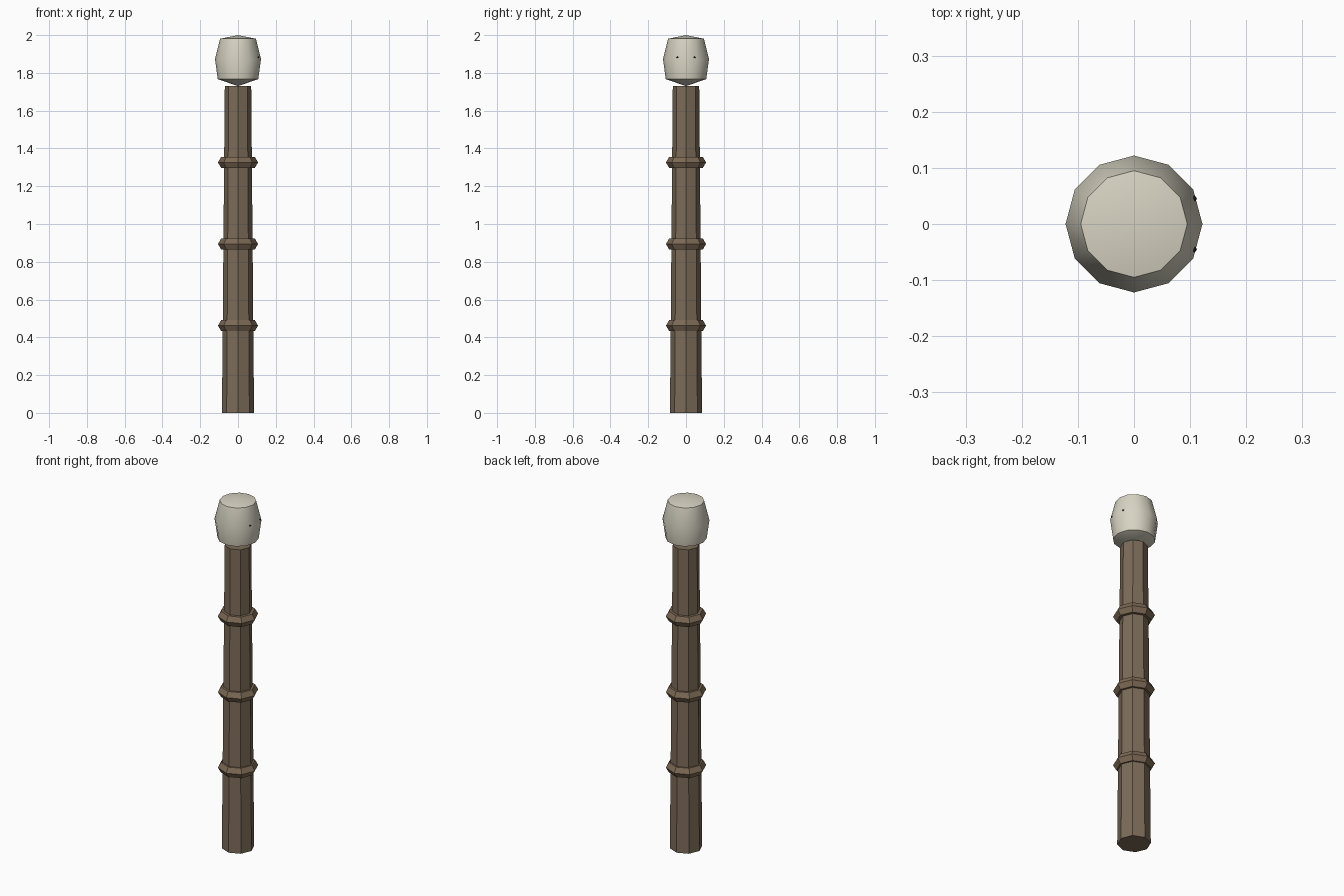
import bpy
import bmesh
import math

cube = bpy.data.objects.get("Cube")
if cube:
    bpy.data.objects.remove(cube, do_unlink=True)


def material(name, rgb):
    m = bpy.data.materials.new(name)
    m.use_nodes = True
    m.diffuse_color = (*rgb, 1)
    m.node_tree.nodes["Principled BSDF"].inputs["Base Color"].default_value = (*rgb, 1)
    return m


def lathe(name, profile, sides, mat, closed=False):
    """Revolve (radius, height) points around z; zero radius makes a pole."""
    bm = bmesh.new()
    rows = []
    for r, z in profile:
        if r == 0:
            rows.append([bm.verts.new((0, 0, z))] * sides)
        else:
            angles = [2 * math.pi * i / sides for i in range(sides)]
            rows.append([bm.verts.new((r * math.cos(a), r * math.sin(a), z)) for a in angles])
    pairs = list(zip(rows, rows[1:]))
    if closed:
        pairs.append((rows[-1], rows[0]))
    for low, high in pairs:
        for i in range(sides):
            j = (i + 1) % sides
            corners = dict.fromkeys((low[i], low[j], high[j], high[i]))
            bm.faces.new(list(corners))
    if not closed:
        for row in (rows[0], rows[-1]):
            if row[0] is not row[1]:
                bm.faces.new(row)
    bmesh.ops.recalc_face_normals(bm, faces=bm.faces)
    mesh = bpy.data.meshes.new(name)
    bm.to_mesh(mesh)
    bm.free()
    mesh.materials.append(mat)
    obj = bpy.data.objects.new(name, mesh)
    bpy.context.collection.objects.link(obj)
    return obj


wood = material("brown wood", (0.2, 0.148, 0.098))
band = material("warm brown wood", (0.205, 0.142, 0.09))
bone = material("pale bone", (0.68, 0.65, 0.54))
black = material("black", (0.01, 0.01, 0.01))

# Tapered octagonal post
POST_TOP = 1.73
lathe("post", [(0.085, 0), (0.07, POST_TOP)], 8, wood)

# Three faceted bands around the post
MAJOR, MINOR = 0.073, 0.033
for n, z in enumerate((0.462, 0.894, 1.326)):
    section = [(MAJOR + MINOR * math.cos(k * math.pi / 3),
                z + MINOR * math.sin(k * math.pi / 3)) for k in range(6)]
    lathe(f"band_{n + 1}", section, 8, band, closed=True)

# Barrel-shaped head with shallow pointed ends
head = lathe("head", [(0, POST_TOP), (0.107, 1.767), (0.122, 1.873),
                      (0.095, 1.981), (0, 2)], 12, bone)
bpy.ops.object.select_all(action="DESELECT")
head.select_set(True)
bpy.context.view_layer.objects.active = head
bpy.ops.object.shade_smooth_by_angle(angle=math.radians(40))

# Pair of tiny eyes on the +x side
for side, y in (("left", 0.045), ("right", -0.045)):
    bpy.ops.mesh.primitive_uv_sphere_add(segments=8, ring_count=6, radius=0.005,
                                         location=(0.107, y, 1.882))
    eye = bpy.context.object
    eye.name = f"eye_{side}"
    eye.data.materials.append(black)
